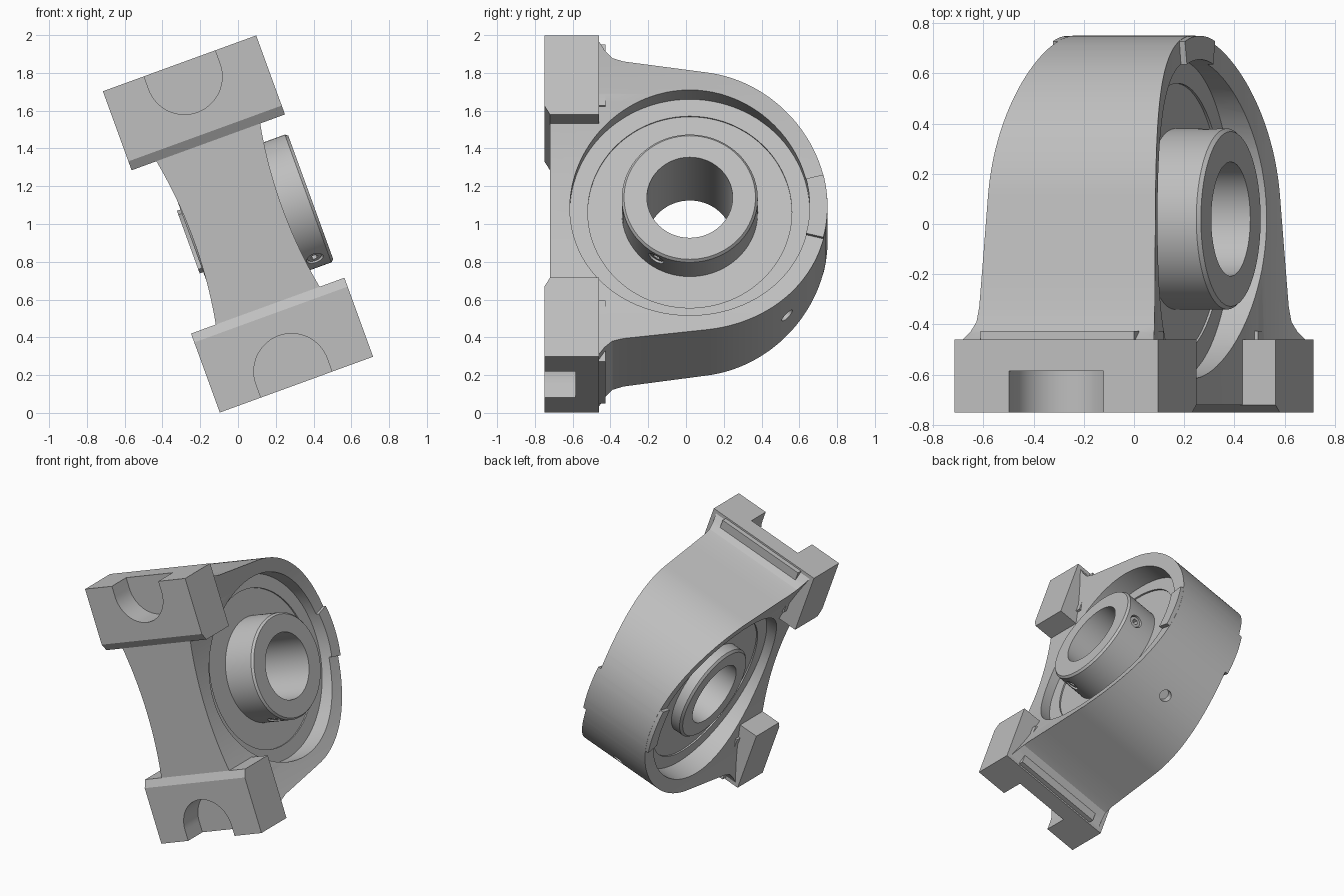
import bpy, bmesh
from math import sin, cos, radians, pi
from mathutils import Matrix, Vector

if "Cube" in bpy.data.objects:
    bpy.data.objects.remove(bpy.data.objects["Cube"], do_unlink=True)

grey = bpy.data.materials.new("cast_grey")
grey.use_nodes = True
grey.diffuse_color = (0.52, 0.52, 0.52, 1)
grey.node_tree.nodes["Principled BSDF"].inputs["Base Color"].default_value = (0.52, 0.52, 0.52, 1)

CY = 0.02          # bore axis position in y
POCKET = 0.635     # pocket radius
OUTER = 0.73       # housing radius
TILT = Matrix.Translation((0, 0, 1)) @ Matrix.Rotation(radians(-20), 4, 'Y')


def finish(name, bm):
    bmesh.ops.recalc_face_normals(bm, faces=bm.faces)
    me = bpy.data.meshes.new(name)
    bm.to_mesh(me)
    bm.free()
    ob = bpy.data.objects.new(name, me)
    bpy.context.collection.objects.link(ob)
    me.materials.append(grey)
    return ob


def prism(name, pts, axis, lo, hi):
    """Extrude a closed outline along x (points are y, z) or y (points are x, z)."""
    bm = bmesh.new()
    place = (lambda a, b, t: (t, a, b)) if axis == 'x' else (lambda a, b, t: (a, t, b))
    face = bm.faces.new([bm.verts.new(place(a, b, lo)) for a, b in pts])
    ext = bmesh.ops.extrude_face_region(bm, geom=[face])
    move = Vector(place(0, 0, hi - lo))
    bmesh.ops.translate(bm, vec=move, verts=[v for v in ext["geom"] if isinstance(v, bmesh.types.BMVert)])
    return finish(name, bm)


def arc(cx, cz, r, a0, a1, n):
    return [(cx + r * cos(radians(a0 + (a1 - a0) * i / n)),
             cz + r * sin(radians(a0 + (a1 - a0) * i / n))) for i in range(n + 1)]


def circle(cx, cz, r, n=96):
    return arc(cx, cz, r, 0, 360, n)[:-1]


def box(name, x, y0, y1, z0, z1):
    return prism(name, [(y0, z0), (y1, z0), (y1, z1), (y0, z1)], 'x', -x, x)


def radial(name, r, x, lo, hi, angle, n=24):
    """Cylinder pointing outward from the bore axis."""
    ob = prism(name, circle(x, 0, r, n), 'y', lo, hi)
    ob.data.transform(Matrix.Translation((0, CY, 0)) @ Matrix.Rotation(radians(angle), 4, 'X'))
    return ob


def combine(ob, other, op):
    mod = ob.modifiers.new(op, 'BOOLEAN')
    mod.operation, mod.solver, mod.object = op, 'EXACT', other
    bpy.context.view_layer.objects.active = ob
    bpy.ops.object.modifier_apply(modifier=mod.name)
    bpy.data.objects.remove(other, do_unlink=True)


# Housing: rounded outline, waisted across its thickness
top = [(-0.72, 0.88), (-0.46, 0.88), (-0.43, 0.835), (-0.39, 0.797), (-0.33, 0.78)]
outline = top + arc(CY, 0, OUTER, 83, -83, 72) + [(y, -z) for y, z in reversed(top)]
housing = prism("housing", outline, 'x', -0.5, 0.5)
levels = [-0.95 + 1.9 * i / 40 for i in range(41)]
side = [(0.25 + 0.2 * z * z, z) for z in levels]
waist = prism("waist_form", side + [(-x, z) for x, z in reversed(side)], 'y', -1, 1)
combine(housing, waist, 'INTERSECT')

# Thickened boss at the back of the rim
boss = prism("rim_boss", arc(CY, 0, OUTER - 0.001, -14, 14, 12) + arc(CY, 0, 0.6, 14, -14, 12),
             'x', -0.28, 0.28)
combine(housing, boss, 'UNION')

# End blocks with chamfered inner front edge, and raised pads behind them
for s in (1, -1):
    pts = [(-0.75, 0.905), (-0.75, 0.51), (-0.72, 0.46), (-0.46, 0.46), (-0.46, 0.905)]
    combine(housing, prism("block", [(y, s * z) for y, z in pts], 'x', -0.432, 0.432), 'UNION')
    combine(housing, box("pad", 0.325, -0.6, -0.425, *sorted((s * 0.55, s * 0.893))), 'UNION')

# Pockets, bearing seat, mounting slots and grease hole
for lo, hi in ((0.185, 1), (-1, -0.185)):
    combine(housing, prism("pocket", circle(CY, 0, POCKET), 'x', lo, hi), 'DIFFERENCE')
combine(housing, prism("seat", circle(CY, 0, 0.54), 'x', -0.6, 0.6), 'DIFFERENCE')
for s in (1, -1):
    slot = [(x, s * z) for x, z in arc(0, 0.83, 0.2, 180, 360, 32) + [(0.2, 1), (-0.2, 1)]]
    combine(housing, prism("slot", slot, 'y', -0.9, -0.585), 'DIFFERENCE')
combine(housing, radial("grease_hole", 0.04, 0, 0.66, 0.8, -45), 'DIFFERENCE')

# Bearing insert: revolved section with a long collar on one side
section = [(0.227, -0.26), (0.33, -0.26), (0.345, -0.245), (0.345, -0.175), (0.54, -0.175),
           (0.54, 0.175), (0.36, 0.175), (0.36, 0.395), (0.348, 0.41), (0.227, 0.41)]
bm = bmesh.new()
steps = 96
rings = [[bm.verts.new((x, CY + r * cos(2 * pi * i / steps), r * sin(2 * pi * i / steps)))
          for r, x in section] for i in range(steps)]
for i in range(steps):
    a, b = rings[i], rings[(i + 1) % steps]
    for j in range(len(section)):
        k = (j + 1) % len(section)
        bm.faces.new((a[j], a[k], b[k], b[j]))
bearing = finish("bearing_insert", bm)

# Set screws in the collar
parts = [housing, bearing]
for i, angle in enumerate((-120, 0)):
    combine(bearing, radial("screw_hole", 0.046, 0.32, 0.3, 0.45, angle), 'DIFFERENCE')
    screw = radial("set_screw_%d" % (i + 1), 0.039, 0.32, 0.29, 0.35, angle)
    combine(screw, radial("socket", 0.021, 0.32, 0.32, 0.4, angle, 6), 'DIFFERENCE')
    parts.append(screw)

# Tilt the assembly and smooth the curved faces
for ob in parts:
    ob.data.transform(TILT)
    bpy.ops.object.select_all(action='DESELECT')
    ob.select_set(True)
    bpy.context.view_layer.objects.active = ob
    bpy.ops.object.shade_smooth_by_angle(angle=radians(25))
